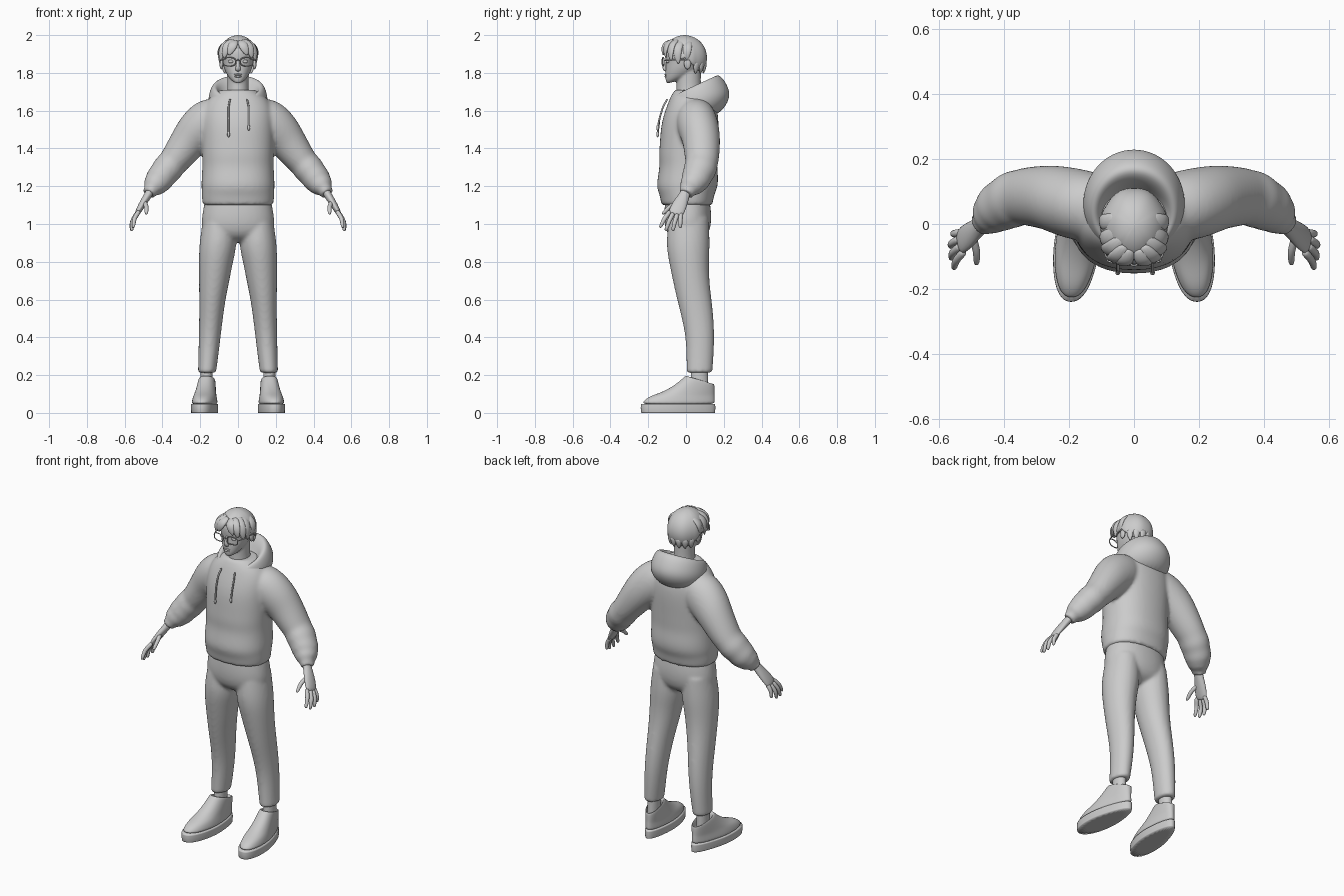
import bpy, bmesh
from math import sin, cos, pi, asin, radians
from mathutils import Vector as V


def spow(v, e):
    return (abs(v) ** e) * (1 if v >= 0 else -1)


# Horizontal oval from front yf to back yb; may tilt from zf to zb
def oval(yf, yb, rx, zf, zb=None, cx=0, e=1.0, n=24):
    zb = zf if zb is None else zb
    out = []
    for i in range(n):
        c, s = spow(cos(2 * pi * i / n), e), spow(sin(2 * pi * i / n), e)
        out.append(V((cx + rx * c, (yf + yb) / 2 + (yb - yf) / 2 * s, zf + (zb - zf) * (s + 1) / 2)))
    return out


# Tube through points (x, y, z, thickness, width); ref is the width direction
def tube(pts, ref=(0, 1, 0), n=12):
    P = [V(p[:3]) for p in pts]
    out = []
    for i, p in enumerate(pts):
        t = (P[min(i + 1, len(P) - 1)] - P[max(i - 1, 0)]).normalized()
        side = V(ref)
        side = (side - t * side.dot(t)).normalized()
        up = t.cross(side)
        out.append([P[i] + side * p[4] * cos(2 * pi * k / n) + up * p[3] * sin(2 * pi * k / n) for k in range(n)])
    return out


def blob(c, r):
    return [oval(c[1] - r[1] * cos(a), c[1] + r[1] * cos(a), r[0] * cos(a), c[2] + r[2] * sin(a), cx=c[0], n=12)
            for a in (-1.4, -0.9, -0.45, 0, 0.45, 0.9, 1.4)]


def mir(rings):
    return [[V((-v.x, v.y, v.z)) for v in r] for r in rings]


def both(*parts):
    return [q for p in parts for q in (p, mir(p))]


# Skin every ring list into one smooth mesh object
def make(name, parts, sub=2, voxel=0, sharp=True):
    bm = bmesh.new()
    cr = bm.edges.layers.float.new('crease_edge')
    for rings in parts:
        vs = [[bm.verts.new(v) for v in r] for r in rings]
        n = len(vs[0])
        for a, b in zip(vs, vs[1:]):
            for i in range(n):
                j = (i + 1) % n
                bm.faces.new((a[i], a[j], b[j], b[i]))
        for cap in (vs[0], vs[-1]):
            f = bm.faces.new(cap)
            if sharp:
                for e in f.edges:
                    e[cr] = 1.0
    bmesh.ops.recalc_face_normals(bm, faces=bm.faces)
    for f in bm.faces:
        f.smooth = True
    me = bpy.data.meshes.new(name)
    bm.to_mesh(me)
    bm.free()
    ob = bpy.data.objects.new(name, me)
    bpy.context.collection.objects.link(ob)
    if sub:
        ob.modifiers.new('sub', 'SUBSURF').levels = sub
        ob.modifiers['sub'].render_levels = sub
    if voxel:
        m = ob.modifiers.new('blend', 'REMESH')
        m.mode, m.voxel_size, m.use_smooth_shade = 'VOXEL', voxel, True
        m = ob.modifiers.new('soft', 'SMOOTH')
        m.factor, m.iterations = 0.5, 5
    return ob


def wire(name, lines, r, closed=False):
    cu = bpy.data.curves.new(name, 'CURVE')
    cu.dimensions, cu.bevel_depth, cu.bevel_resolution, cu.use_fill_caps = '3D', r, 2, True
    for pts in lines:
        s = cu.splines.new('POLY')
        s.points.add(len(pts) - 1)
        for p, q in zip(s.points, pts):
            p.co = (*q, 1)
        s.use_cyclic_u = closed
    ob = bpy.data.objects.new(name, cu)
    bpy.context.collection.objects.link(ob)


# Hoodie body and sleeves, blended together
torso = [oval(a, b, r, z, e=0.88) for z, a, b, r in (
    (1.10, -.13, .14, .188), (1.15, -.14, .15, .194), (1.165, -.146, .155, .192), (1.2, -.157, .17, .196),
    (1.25, -.15, .172, .193), (1.31, -.14, .165, .19), (1.36, -.145, .168, .191), (1.42, -.14, .17, .193),
    (1.52, -.134, .175, .195), (1.59, -.115, .17, .192), (1.64, -.096, .155, .175), (1.68, -.08, .13, .14),
    (1.71, -.06, .1, .09))]
sleeve = tube([(.05, .04, 1.62, .06, .08), (.13, .05, 1.56, .128, .112), (.215, .07, 1.495, .116, .108),
               (.26, .083, 1.44, .1, .1), (.325, .085, 1.35, .084, .092), (.35, .083, 1.32, .077, .085),
               (.375, .075, 1.29, .083, .09), (.398, .062, 1.262, .074, .08), (.42, .05, 1.232, .076, .08),
               (.435, .035, 1.212, .064, .066), (.45, .02, 1.195, .06, .062), (.457, .012, 1.183, .04, .045),
               (.472, .0, 1.16, .035, .04)], n=24)
make('hoodie', [torso] + both(sleeve), voxel=0.01)

# Hood lying around the neck, dipping to a V at the front
hood = [oval(a, b, r, zf, zb, n=32) for a, b, r, zf, zb in (
    (-.05, .09, .075, 1.63, 1.66), (-.07, .12, .10, 1.66, 1.745), (-.082, .155, .118, 1.675, 1.79),
    (-.094, .185, .138, 1.67, 1.787), (-.102, .22, .153, 1.65, 1.735), (-.106, .238, .159, 1.63, 1.68),
    (-.102, .205, .152, 1.61, 1.61), (-.07, .14, .12, 1.6, 1.56))]
for r in hood:
    for i, v in enumerate(r):
        v.z -= 0.035 * max(0, -sin(2 * pi * i / 32)) ** 6
make('hood', [hood], sharp=False)

# Drawstrings with end knobs
ends = ((-.05, 1.475), (.057, 1.51))
wire('drawstrings', [[(x * .85, -.1, 1.66), (x, -.122, 1.62), (x, -.14, 1.56), (x, -.15, z)] for x, z in ends], .005)
make('drawstring_tips', [blob((x, -.15, z), (.008, .008, .016)) for x, z in ends], sub=1)

# Trousers
hips = [oval(a, b, r, z, e=.92) for z, a, b, r in (
    (1.13, -.11, .125, .175), (1.05, -.118, .137, .192), (.98, -.113, .132, .196), (.93, -.09, .11, .17),
    (.905, -.04, .06, .08))]
leg = [oval(a, b, r, z, cx=c) for z, a, b, r, c in (
    (1.03, -.09, .12, .085, .1), (.9, -.108, .128, .102, .104), (.8, -.091, .121, .091, .117),
    (.7, -.07, .124, .081, .126), (.6, -.048, .136, .07, .136), (.5, -.022, .147, .063, .143),
    (.4, -.002, .151, .058, .150), (.3, .002, .147, .053, .157), (.212, .002, .14, .048, .164))]
make('trousers', [hips] + both(leg), voxel=0.01)

# Ankles
make('ankles', both([oval(a, b, r, z, cx=.166) for z, a, b, r in (
    (.06, .01, .125, .034), (.14, .022, .118, .032), (.26, .03, .115, .033))]))


# Shoes: rings narrow to the heel and turn outwards at the toe
def shoe(rows):
    rings = [oval(*r, e=.88, n=28) for r in rows]
    for r in rings:
        for v in r:
            v.x = .17 - .1 * v.y + v.x * (1 - 1.6 * max(0, v.y + .05))
    return rings


make('shoe_soles', both(shoe([(-.238, .155, .07, 0), (-.242, .157, .072, .022), (-.24, .156, .071, .046)])))
make('shoe_uppers', both(shoe([
    (-.234, .152, .068, .04), (-.228, .153, .067, .062), (-.195, .152, .062, .088), (-.13, .151, .059, .108, .1),
    (-.065, .151, .057, .143, .118), (-.02, .151, .055, .18, .138), (-.002, .15, .052, .198, .152),
    (.012, .143, .045, .194, .154), (.018, .134, .04, .16, .13), (.02, .13, .038, .12, .11)])), sharp=False)

# Hands: palm, four fingers and thumb
palm = tube([(.452, .008, 1.2, .024, .028), (.468, -.003, 1.165, .022, .027), (.488, -.017, 1.135, .021, .034),
             (.512, -.037, 1.095, .019, .043), (.532, -.053, 1.06, .015, .042), (.538, -.058, 1.045, .01, .036)])
hand = [palm]
for pts in (((.522, -.082, 1.07), (.549, -.113, 1.03), (.555, -.138, .98)),
            ((.533, -.066, 1.06), (.561, -.09, 1.015), (.562, -.108, .963)),
            ((.535, -.045, 1.055), (.563, -.06, 1.01), (.564, -.07, .963)),
            ((.529, -.026, 1.06), (.554, -.03, 1.02), (.557, -.03, .978)),
            ((.498, -.035, 1.12), (.484, -.085, 1.092), (.485, -.125, 1.052))):
    a, b, c = map(V, pts)
    hand.append(tube([(*p, r, r) for p, r in ((a, .013), (a.lerp(b, .5), .0125), (b, .012), (b.lerp(c, .5), .011),
                                              (b.lerp(c, .88), .009), (c, .004))], ref=(1, 0, .2)))
make('hands', both(*hand), sub=1, sharp=False)

# Head, neck, nose, lips and ears
neck = [oval(a, b, r, z) for z, a, b, r in (
    (1.6, -.06, .09, .075), (1.68, -.052, .083, .06), (1.74, -.05, .078, .055), (1.83, -.05, .08, .06))]
head = [oval(a, b, r, z, zb, e=.95) for z, zb, a, b, r in (
    (1.744, 1.76, -.098, -.04, .018), (1.748, 1.775, -.105, .0, .034), (1.765, 1.80, -.11, .05, .053),
    (1.79, 1.82, -.11, .075, .066), (1.82, 1.84, -.109, .088, .077), (1.86, 1.87, -.106, .097, .084),
    (1.89, 1.89, -.112, .1, .088), (1.93, 1.93, -.11, .1, .09), (1.965, 1.965, -.085, .075, .07),
    (1.982, 1.982, -.04, .04, .035))]
make('head', [head, neck], voxel=0.006)
nose = tube([(0, -.104, 1.875, .008, .008), (0, -.111, 1.85, .008, .009), (0, -.116, 1.83, .011, .013),
             (0, -.112, 1.817, .01, .016), (0, -.105, 1.81, .006, .01)], ref=(1, 0, 0))
make('nose_and_lips', [nose, blob((0, -.107, 1.791), (.024, .008, .005)), blob((0, -.107, 1.781), (.02, .008, .006))],
     sub=1, sharp=False)
make('ears', both(blob((.088, .008, 1.85), (.011, .02, .032))), sub=1, sharp=False)
make('eyes', both(blob((.038, -.096, 1.86), (.016, .01, .009))), sub=1, sharp=False)

# Hair cap: an ellipsoid from the hairline up to the crown
N, K = 40, 9
cap = [[] for _ in range(K)]
for i in range(N):
    a = 2 * pi * i / N
    s = sin(a)
    line = 1.935 if s < -.75 else 1.872 if s < -.05 else 1.882 if s < .25 else 1.845 if s < .5 else 1.812
    p0 = asin((line - 1.88) / .12)
    for k in range(K):
        p = p0 + (radians(87) - p0) * k / (K - 1)
        d = 1 + .012 * sin(7 * a) * cos(p)
        cap[k].append(V((.105 * cos(p) * cos(a) * d, -.006 + .12 * cos(p) * s * d, 1.88 + .12 * sin(p))))
make('hair_cap', [cap], sub=1)

# Parted fringe and side locks
locks = []
for ref, pts in (
        ((1, .1, 0), ((.012, -.075, 1.972), (.026, -.113, 1.953), (.036, -.122, 1.925), (.05, -.12, 1.892))),
        ((1, .3, 0), ((.025, -.065, 1.975), (.052, -.102, 1.955), (.068, -.111, 1.918), (.074, -.105, 1.876))),
        ((.7, .7, 0), ((.03, -.04, 1.976), (.07, -.078, 1.955), (.09, -.083, 1.91), (.093, -.078, 1.86))),
        ((.1, 1, 0), ((.04, -.01, 1.972), (.085, -.045, 1.945), (.1, -.046, 1.9), (.095, -.04, 1.846))),
        ((.1, 1, 0), ((.05, .02, 1.968), (.09, .005, 1.94), (.101, .005, 1.905), (.098, .004, 1.868)))):
    locks.append(tube([(*p, *r) for p, r in zip(pts, ((.01, .018), (.014, .027), (.011, .023), (.003, .006)))], ref))
make('hair_locks', both(*locks), sharp=False)
make('nape_locks', both(*[tube([(x, y, 1.86, .01, .02), (x * .98, y * .98, 1.825, .01, .018),
                                (x * .9, y * .9, 1.795, .003, .005)], (y, -x, 0))
                          for x, y in ((.018, .1), (.052, .084), (.076, .055))]), sharp=False)

# Glasses: rounded lens rims, bridge and temples
rims = [[(s * .046 + .033 * spow(cos(2 * pi * i / 28), .7), -.126 + .01 * abs(spow(cos(2 * pi * i / 28), .7) + s) / 2,
          1.859 + .022 * spow(sin(2 * pi * i / 28), .7)) for i in range(28)] for s in (-1, 1)]
wire('glasses_rims', rims, .003, True)
wire('glasses_arms', [[(s * .079, -.117, 1.866), (s * .094, -.08, 1.868), (s * .097, .01, 1.868)] for s in (-1, 1)]
     + [[(-.014, -.125, 1.864), (0, -.128, 1.868), (.014, -.125, 1.864)]], .003)
